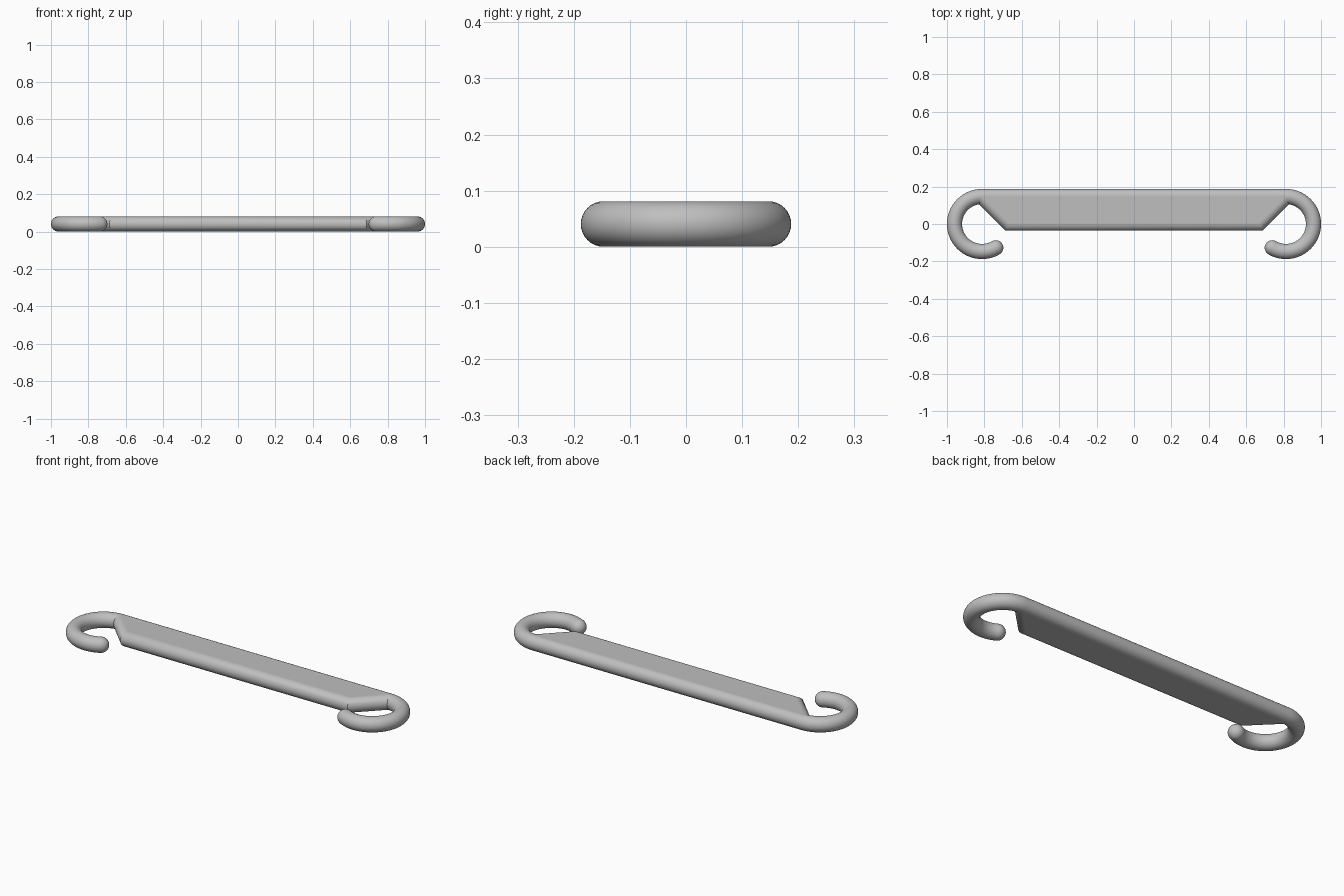
import bpy, bmesh
from math import sin, cos, pi, radians
from mathutils import Vector

cube = bpy.data.objects.get("Cube")
if cube:
    bpy.data.objects.remove(cube)

R = 0.0405        # tube radius
HOOK = 0.147      # hook centreline radius
HX = 0.8125       # hook centre, left and right

grey = bpy.data.materials.new("plain_grey")
grey.use_nodes = True
colour = (0.52, 0.52, 0.52, 1)
grey.diffuse_color = colour
grey.node_tree.nodes["Principled BSDF"].inputs["Base Color"].default_value = colour


def loft(name, rings, caps_flat=False):
    """Skin closed rings of points and cap both ends."""
    bm = bmesh.new()
    loops = [[bm.verts.new(p) for p in ring] for ring in rings]
    n = len(loops[0])
    for a, b in zip(loops, loops[1:]):
        for i in range(n):
            j = (i + 1) % n
            bm.faces.new((a[i], a[j], b[j], b[i]))
    bm.faces.new(loops[0][::-1])
    bm.faces.new(loops[-1])
    bmesh.ops.remove_doubles(bm, verts=bm.verts[:], dist=1e-5)
    bmesh.ops.recalc_face_normals(bm, faces=bm.faces[:])
    mesh = bpy.data.meshes.new(name)
    bm.to_mesh(mesh)
    bm.free()
    mesh.materials.append(grey)
    obj = bpy.data.objects.new(name, mesh)
    bpy.context.collection.objects.link(obj)
    bpy.ops.object.select_all(action='DESELECT')
    obj.select_set(True)
    bpy.context.view_layer.objects.active = obj
    bpy.ops.object.shade_smooth_by_angle(angle=radians(35))
    if caps_flat:
        for f in mesh.polygons:
            if abs(f.normal.z) > 0.999:
                f.use_smooth = False
    return obj


def tube_ring(centre, tangent, radius, sides=32):
    side = Vector((-tangent.y, tangent.x, 0))
    up = Vector((0, 0, 1))
    return [centre + radius * (cos(t) * side + sin(t) * up)
            for t in (2 * pi * i / sides for i in range(sides))]


# Hooked rod: right-hand half as (point, tangent, radius), then mirrored
half = []
STEPS = 56
for i in range(STEPS + 1):
    a = radians(90 - 210 * i / STEPS)
    half.append((Vector((HX + HOOK * cos(a), HOOK * sin(a), R)),
                 Vector((sin(a), -cos(a), 0)), R))
tip, direction, _ = half[-1]
for i in range(1, 10):   # rounded tip
    t = pi / 2 * i / 9.05
    half.append((tip + direction * R * sin(t), direction, R * cos(t)))
mirrored = [(Vector((-p.x, p.y, p.z)), Vector((d.x, -d.y, 0)), r)
            for p, d, r in reversed(half)]
loft("hooked_rod", [tube_ring(*s) for s in mirrored + half])

# Flat web with rounded front and slanted edges
BACK, FRONT = HOOK, 0.005
front_x = HX - (BACK - FRONT)
rings = []
for i in range(25):
    t = -pi / 2 + pi * i / 24
    o, z = R * cos(t), R + R * sin(t)
    k = o * sin(pi / 4)
    right = [(HX, BACK, z), (HX + k, BACK - k, z),
             (front_x + o * (2 ** 0.5 - 1), FRONT - o, z)]
    left = [(-x, y, zz) for x, y, zz in reversed(right)]
    rings.append(right + left)
loft("flat_web", rings, caps_flat=True)
